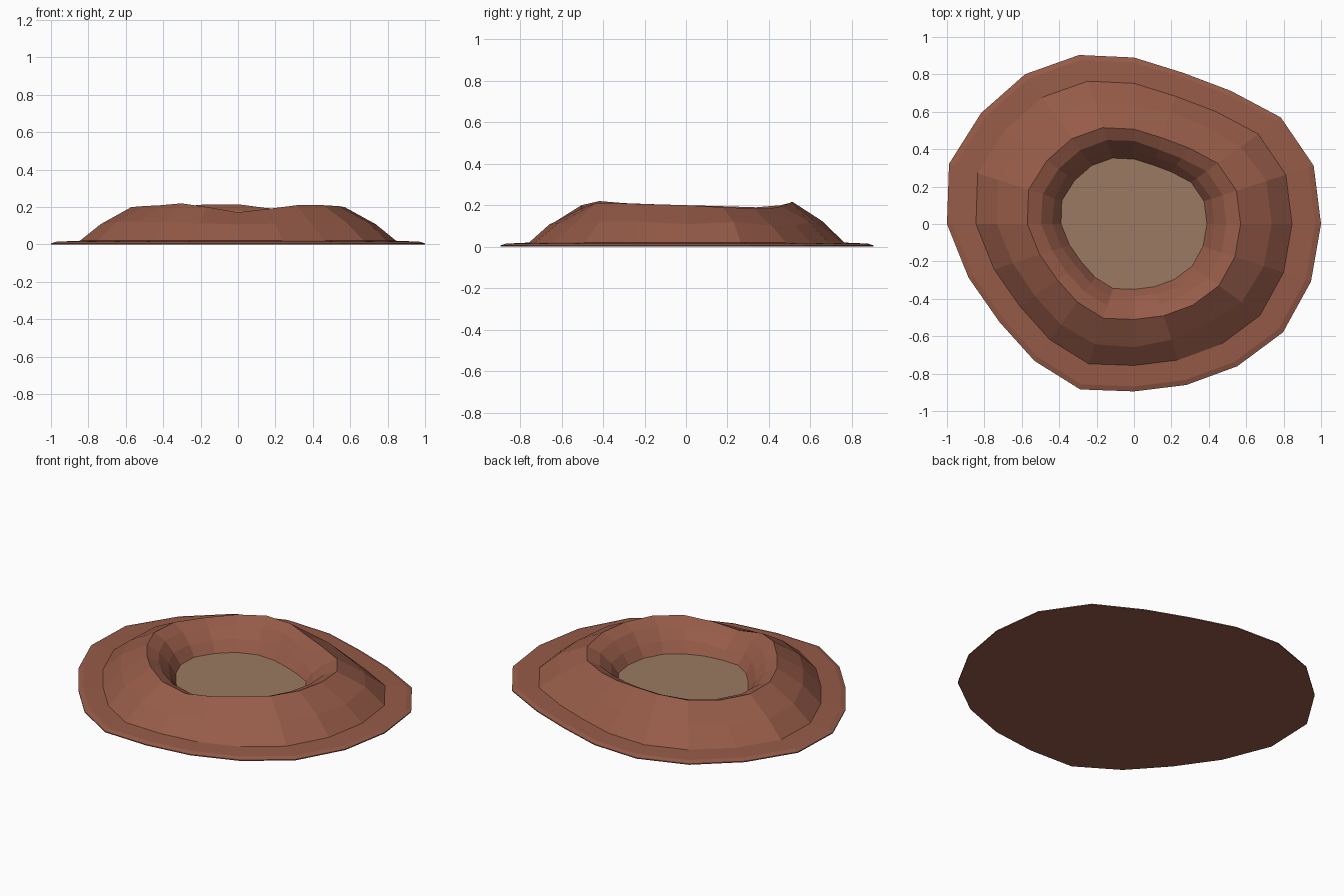
import bpy
import bmesh
import random
from math import sin, cos, tau

random.seed(4)

cube = bpy.data.objects.get("Cube")
if cube:
    bpy.data.objects.remove(cube, do_unlink=True)


def material(name, colour):
    mat = bpy.data.materials.new(name)
    mat.use_nodes = True
    mat.diffuse_color = (*colour, 1)
    bsdf = mat.node_tree.nodes["Principled BSDF"]
    bsdf.inputs["Base Color"].default_value = (*colour, 1)
    bsdf.inputs["Roughness"].default_value = 0.9
    return mat


rock = material("red_brown_rock", (0.305, 0.105, 0.065))
dust = material("tan_dust", (0.319, 0.195, 0.122))

# Uneven outline and rim height, counter-clockwise from +x
outline = [1, 1.01, .97, .88, .85, .89, .95, .99, 1.01, 1.04,
           1, .93, .89, .905, .93, .895, .905, .94, .985, .995]
rim = [.2, .19, .185, .185, .195, .215, .215, .2, .19, .195,
       .2, .205, .21, .22, .2, .172, .19, .21, .21, .205]
SIDES = len(outline)

# Profile rings: radius share, base height, share of rim height, roughness
profile = [
    (1.0, 0, 0, 0),           # ground edge
    (1.0, .006, 0, 0),        # thin edge
    (.97, .015, 0, 0),        # apron
    (.845, .02, 0, 0),        # foot of slope
    (.72, .02, .48, .018),    # middle of slope
    (.57, 0, 1, 0),           # rim crest
    (.495, 0, .84, .004),     # inner lip
    (.435, .04, .35, .008),   # bowl wall
    (.39, .05, 0, 0),         # bowl floor
]


def ring(bm, share, base, rise, rough):
    verts = []
    for i, (r, h) in enumerate(zip(outline, rim)):
        a = tau * i / SIDES
        r = r * share + random.uniform(-rough, rough)
        z = base + h * rise + random.uniform(-rough, rough) / 2
        verts.append(bm.verts.new((r * cos(a), r * sin(a), z)))
    return verts


def make_object(name, bm, mat):
    bmesh.ops.recalc_face_normals(bm, faces=bm.faces)
    mesh = bpy.data.meshes.new(name)
    bm.to_mesh(mesh)
    bm.free()
    mesh.materials.append(mat)
    obj = bpy.data.objects.new(name, mesh)
    bpy.context.collection.objects.link(obj)
    return obj


# Crater: rings bridged into slopes, closed underneath and across the bowl
bm = bmesh.new()
rings = [ring(bm, *row) for row in profile]
for low, high in zip(rings, rings[1:]):
    for i in range(SIDES):
        j = (i + 1) % SIDES
        bm.faces.new((low[i], low[j], high[j], high[i]))
bm.faces.new(rings[0])
bm.faces.new(rings[-1])
crater = make_object("crater", bm, rock)

# Dusty bowl floor
crater.data.materials.append(dust)
crater.data.polygons[-1].material_index = 1
